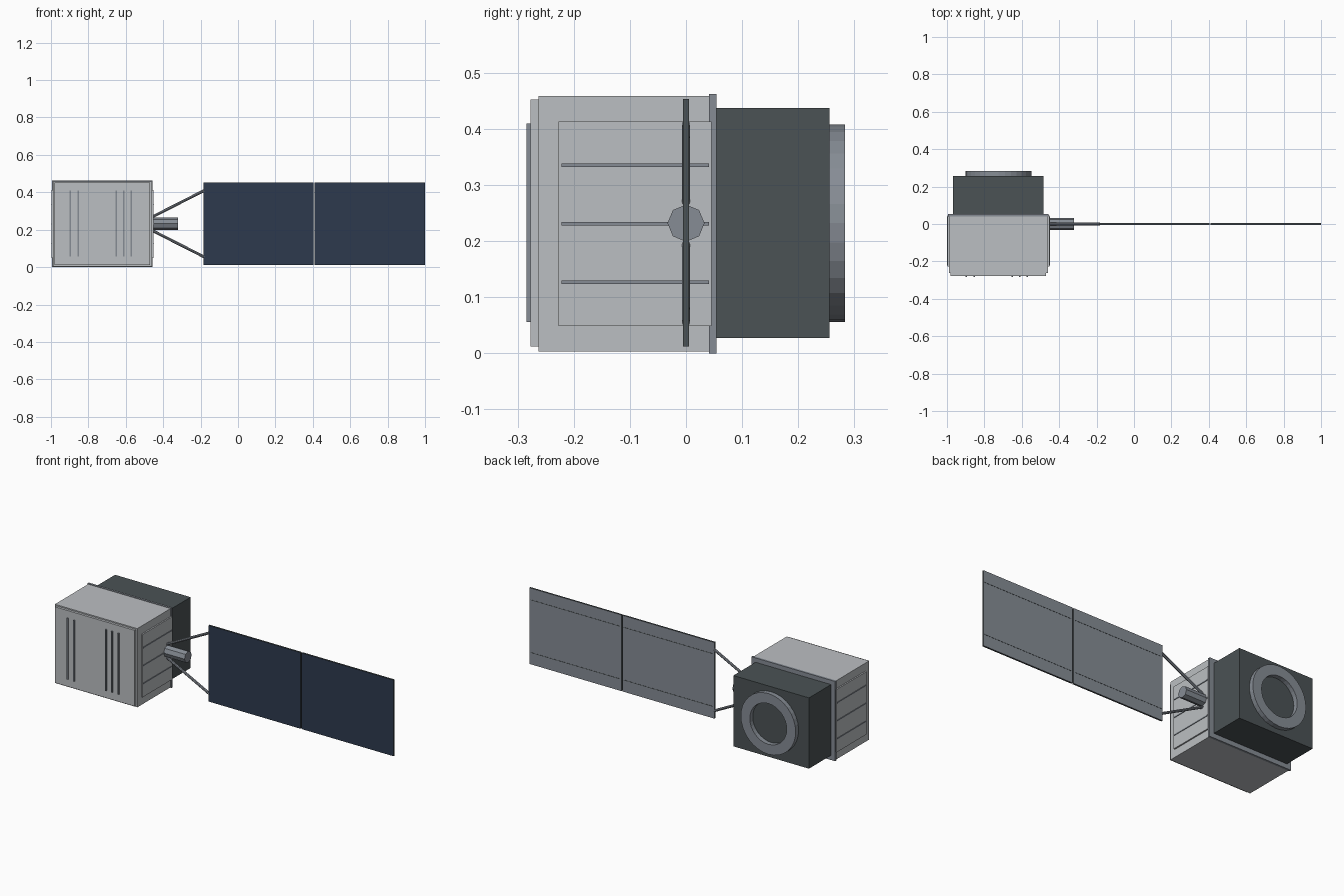
import bpy
import bmesh
from mathutils import Vector

cube = bpy.data.objects.get("Cube")
if cube:
    bpy.data.objects.remove(cube, do_unlink=True)


def material(name, rgb):
    m = bpy.data.materials.new(name)
    m.use_nodes = True
    m.diffuse_color = (*rgb, 1)
    bsdf = next(n for n in m.node_tree.nodes if n.type == "BSDF_PRINCIPLED")
    bsdf.inputs["Base Color"].default_value = (*rgb, 1)
    return m


LIGHT = material("light grey", (0.50, 0.52, 0.54))
MID = material("steel grey", (0.24, 0.265, 0.30))
DARK = material("charcoal", (0.07, 0.085, 0.09))
BLUE = material("solar blue", (0.026, 0.042, 0.076))

CX, CZ = -0.725, 0.232   # axis of the body


def finish(name, bm, *mats):
    bmesh.ops.recalc_face_normals(bm, faces=bm.faces)
    mesh = bpy.data.meshes.new(name)
    bm.to_mesh(mesh)
    bm.free()
    for m in mats:
        mesh.materials.append(m)
    ob = bpy.data.objects.new(name, mesh)
    bpy.context.scene.collection.objects.link(ob)
    return ob


def box(name, x, y, z, *mats, front_index=0, back_index=0):
    """Box from (min, max) ranges; front and back may take other materials."""
    bm = bmesh.new()
    bmesh.ops.create_cube(bm, size=1)
    for v in bm.verts:
        v.co = [r[0] if c < 0 else r[1] for r, c in zip((x, y, z), v.co)]
    bm.normal_update()
    for f in bm.faces:
        if f.normal.y < -0.5:
            f.material_index = front_index
        elif f.normal.y > 0.5:
            f.material_index = back_index
    return finish(name, bm, *mats)


def rod(name, a, b, radius, sides, mat):
    a, b = Vector(a), Vector(b)
    bm = bmesh.new()
    bmesh.ops.create_cone(bm, cap_ends=True, segments=sides, radius1=radius,
                          radius2=radius, depth=(b - a).length)
    turn = Vector((0, 0, 1)).rotation_difference(b - a).to_matrix()
    for v in bm.verts:
        v.co = turn @ v.co + (a + b) / 2
    return finish(name, bm, mat)


def around(c, half):
    return (c - half, c + half)


# Main body, front plate, rear flange and rear equipment box
box("body", around(CX, 0.264), (-0.263, 0.045), (0.003, 0.459), LIGHT)
box("front_plate", around(CX, 0.255), (-0.277, -0.26), (0.012, 0.452), LIGHT)
box("rear_flange", around(CX, 0.269), (0.041, 0.054), (0, 0.462), MID)
box("rear_box", around(CX, 0.242), (0.05, 0.256), (0.027, 0.437), DARK)

# Vertical strips on the front
for i, x in enumerate((-0.896, -0.853, -0.65, -0.612, -0.57)):
    box(f"front_strip_{i + 1}", around(x, 0.004), (-0.284, -0.275), (0.056, 0.41), MID)

# Side panels, each with three horizontal strips
for name, s in (("left", 1), ("right", -1)):
    box(f"{name}_side_panel", around(CX + s * 0.264, 0.008), (-0.227, 0.045),
        (0.049, 0.413), LIGHT)
    for i in (-1, 0, 1):
        box(f"{name}_side_strip_{i + 2}", around(CX + s * 0.27, 0.005),
            (-0.222, 0.041), around(CZ - 0.001 + i * 0.104, 0.003), MID)

# Rear ring, a square profile spun around the body axis
bm = bmesh.new()
profile = [(0.118, 0.25), (0.176, 0.25), (0.176, 0.283), (0.118, 0.283)]
verts = [bm.verts.new((CX + r, y, CZ)) for r, y in profile]
edges = [bm.edges.new((verts[i], verts[(i + 1) % 4])) for i in range(4)]
bmesh.ops.spin(bm, geom=verts + edges, cent=(CX, 0, CZ), axis=(0, 1, 0),
               angle=6.283185, steps=32, use_merge=True)
bmesh.ops.remove_doubles(bm, verts=bm.verts, dist=0.0005)
finish("rear_ring", bm, MID)

# Hinge drum and the two struts that hold the array
rod("hinge_drum", (-0.47, 0, CZ), (-0.32, 0, CZ), 0.033, 8, MID)
for name, s in (("upper", 1), ("lower", -1)):
    rod(f"{name}_strut", (-0.463, 0, CZ + s * 0.034), (-0.182, 0, CZ + s * 0.177),
        0.0075, 8, MID)

# Solar array: dark rim, blue front, grey back with two thin seams
for name, x in (("inner", (-0.185, 0.403)), ("outer", (0.41, 1.0))):
    box(f"{name}_solar_panel", x, (-0.005, 0.005), (0.012, 0.453),
        DARK, BLUE, MID, front_index=1, back_index=2)
    for i, z in enumerate((0.08, 0.385)):
        box(f"{name}_panel_seam_{i + 1}", (x[0] + 0.008, x[1] - 0.008),
            (0.004, 0.006), around(z, 0.0015), DARK)
